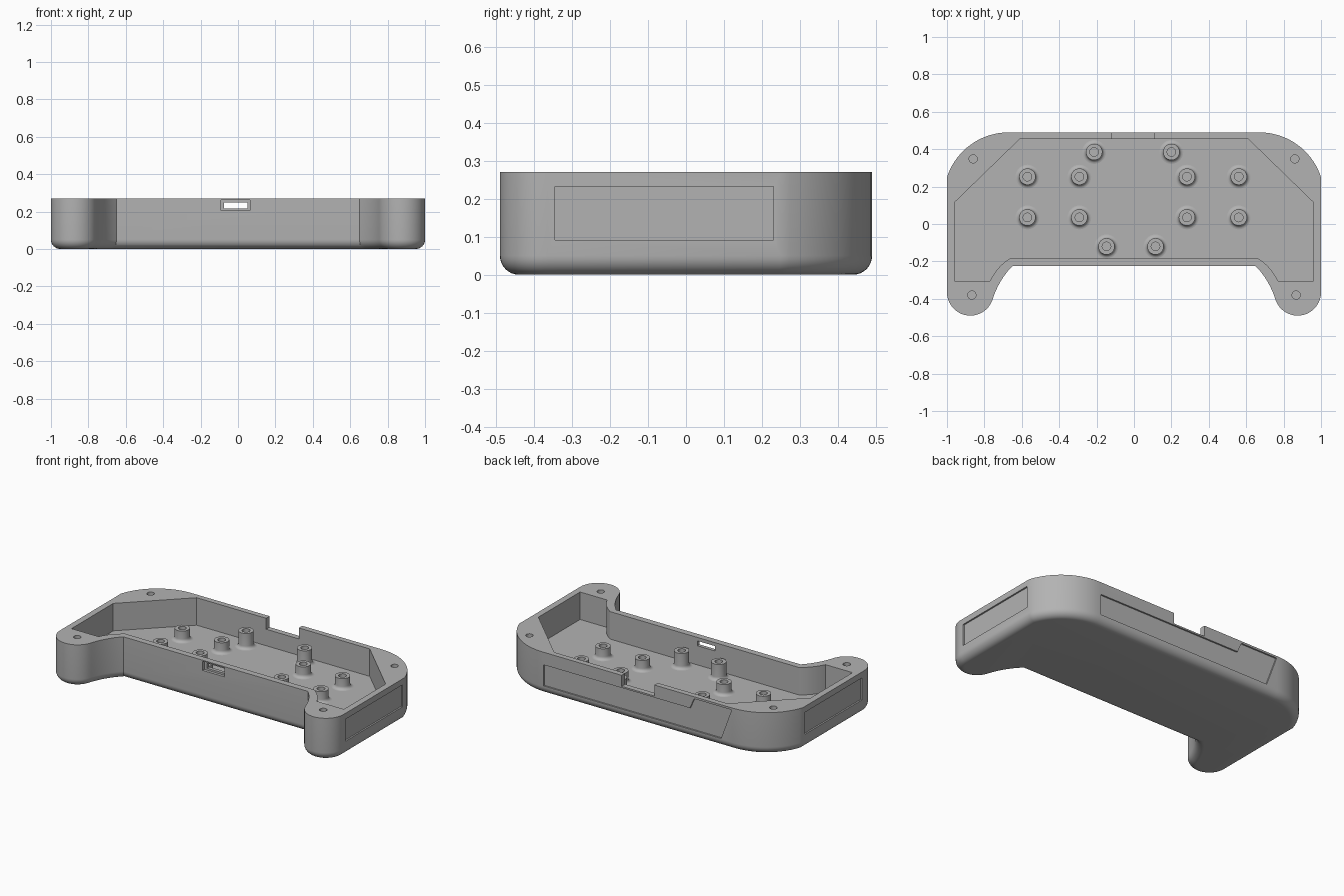
import bpy, bmesh, math
from mathutils import Vector

if "Cube" in bpy.data.objects:
    bpy.data.objects.remove(bpy.data.objects["Cube"])

H, FLOOR, FILLET = 0.27, 0.095, 0.05

grey = bpy.data.materials.new("plain grey")
grey.diffuse_color = (0.45, 0.45, 0.45, 1)
grey.use_nodes = True
grey.node_tree.nodes["Principled BSDF"].inputs["Base Color"].default_value = grey.diffuse_color


def arc(cx, cy, r, a0, a1, n):
    return [(cx + r * math.cos(math.radians(a0 + (a1 - a0) * i / n)),
             cy + r * math.sin(math.radians(a0 + (a1 - a0) * i / n))) for i in range(n + 1)]


def bezier(a, b, c, n=10):
    a, b, c = Vector(a), Vector(b), Vector(c)
    return [tuple(a * (1 - t) ** 2 + b * 2 * t * (1 - t) + c * t * t)
            for t in (i / n for i in range(n + 1))]


def mirrored(half):
    """Close a right-hand half outline (listed clockwise) into a counter-clockwise loop."""
    return half[::-1] + [(-x, y) for x, y in half]


def inset(pts, d):
    """Mitred inward offset of a counter-clockwise loop."""
    out, n = [], len(pts)
    for i in range(n):
        p, q, r = (Vector(pts[j % n]) for j in (i - 1, i, i + 1))
        e, f = (q - p).normalized(), (r - q).normalized()
        n1, n2 = Vector((-e.y, e.x)), Vector((-f.y, f.x))
        out.append(tuple(q + (n1 + n2) * d / (1 + n1.dot(n2))))
    return out


def finish(name, bm):
    bmesh.ops.recalc_face_normals(bm, faces=bm.faces)
    me = bpy.data.meshes.new(name)
    bm.to_mesh(me)
    bm.free()
    me.materials.append(grey)
    ob = bpy.data.objects.new(name, me)
    bpy.context.collection.objects.link(ob)
    return ob


def loft(name, rings):
    """Skin a stack of equal-length 3D rings and cap both ends."""
    bm = bmesh.new()
    vs = [[bm.verts.new(p) for p in ring] for ring in rings]
    n = len(rings[0])
    for a, b in zip(vs, vs[1:]):
        for i in range(n):
            bm.faces.new((a[i], a[(i + 1) % n], b[(i + 1) % n], b[i]))
    bm.faces.new(vs[0][::-1])
    bm.faces.new(vs[-1])
    return finish(name, bm)


def prism(name, pts, z0, z1):
    return loft(name, [[(x, y, z) for x, y in pts] for z in (z0, z1)])


def box(name, x, y, z):
    return prism(name, [(x[0], y[0]), (x[1], y[0]), (x[1], y[1]), (x[0], y[1])], *z)


def smooth(ob, angle=30):
    bpy.ops.object.select_all(action='DESELECT')
    ob.select_set(True)
    bpy.context.view_layer.objects.active = ob
    bpy.ops.object.shade_smooth_by_angle(angle=math.radians(angle))


# Shell: outline with rounded shoulders and two grips, rolled bottom edge
grip = arc(0.875, -0.365, 0.125, 0, -164, 20)
half = arc(0.67, 0.143, 0.347, 90, 18, 18) + grip + \
    bezier(grip[-1], (0.72, -0.295), (0.65, -0.225))[1:]
outline = mirrored(half)
rings = []
for i in range(9):
    a = math.pi / 2 * i / 8
    rings.append([(x, y, FILLET * (1 - math.cos(a)))
                  for x, y in inset(outline, FILLET * (1 - math.sin(a)))])
rings.append([(x, y, H) for x, y in outline])
shell = loft("shell", rings)

# Cavity with chamfered corners
inner = [(0.61, 0.455), (0.96, 0.115), (0.96, -0.305)] + \
    bezier((0.77, -0.305), (0.73, -0.225), (0.665, -0.185))
cutters = [prism("cavity_cutter", mirrored(inner), FLOOR, 0.4)]

# Rear notch, front window with its outer recess
cutters.append(box("notch_cutter", (-0.12, 0.11), (0.40, 0.6), (0.20, 0.4)))
cutters.append(box("window_cutter", (-0.075, 0.05), (-0.3, -0.15), (0.217, 0.248)))
cutters.append(box("window_recess_cutter", (-0.092, 0.064), (-0.3, -0.207), (0.205, 0.263)))

# Shallow side panels
for s in (-1, 1):
    cutters.append(box("side_panel_cutter", sorted((s * 0.99, s * 1.1)), (-0.345, 0.23), (0.092, 0.232)))

# Shallow stepped rear panel
panel = [(0.66, 0.055), (0.66, 0.19), (-0.37, 0.19), (-0.40, 0.257), (-0.665, 0.257), (-0.59, 0.055)]
cutters.append(loft("rear_panel_cutter", [[(x, y, z) for x, z in panel] for y in (0.48, 0.6)]))

# Corner screw holes
for x, y in ((0.86, 0.348), (0.867, -0.38)):
    for s in (-1, 1):
        cutters.append(prism("screw_hole_cutter", arc(s * x, y, 0.022, 0, 345, 23), 0.12, 0.4))

for c in cutters:
    m = shell.modifiers.new(c.name, 'BOOLEAN')
    m.operation, m.solver, m.object = 'DIFFERENCE', 'EXACT', c
bpy.context.view_layer.update()
deps = bpy.context.evaluated_depsgraph_get()
cut_mesh = bpy.data.meshes.new_from_object(shell.evaluated_get(deps))
shell.modifiers.clear()
shell.data = cut_mesh
for c in cutters:
    bpy.data.objects.remove(c)
smooth(shell)


# Hollow standoffs with flared bases
def standoff(x, y, top):
    r, flare = 0.044, 0.02
    prof = [(r + flare * (1 - math.sin(a)), FLOOR + flare * (1 - math.cos(a)))
            for a in (math.pi / 2 * i / 5 for i in range(6))]
    prof = [(prof[0][0], FLOOR - 0.005)] + prof + [(r, top), (0.023, top), (0.023, FLOOR + 0.01)]
    ob = loft("standoff", [[(x + p * math.cos(t), y + p * math.sin(t), z)
                            for t in (math.tau * i / 28 for i in range(28))] for p, z in prof])
    smooth(ob, 40)


for px in (-0.57, -0.292, 0.283, 0.56):
    for py in (0.035, 0.253):
        standoff(px, py, 0.165)
for px, py in ((-0.213, 0.385), (0.2, 0.385), (-0.147, -0.12), (0.115, -0.12)):
    standoff(px, py, 0.195)
